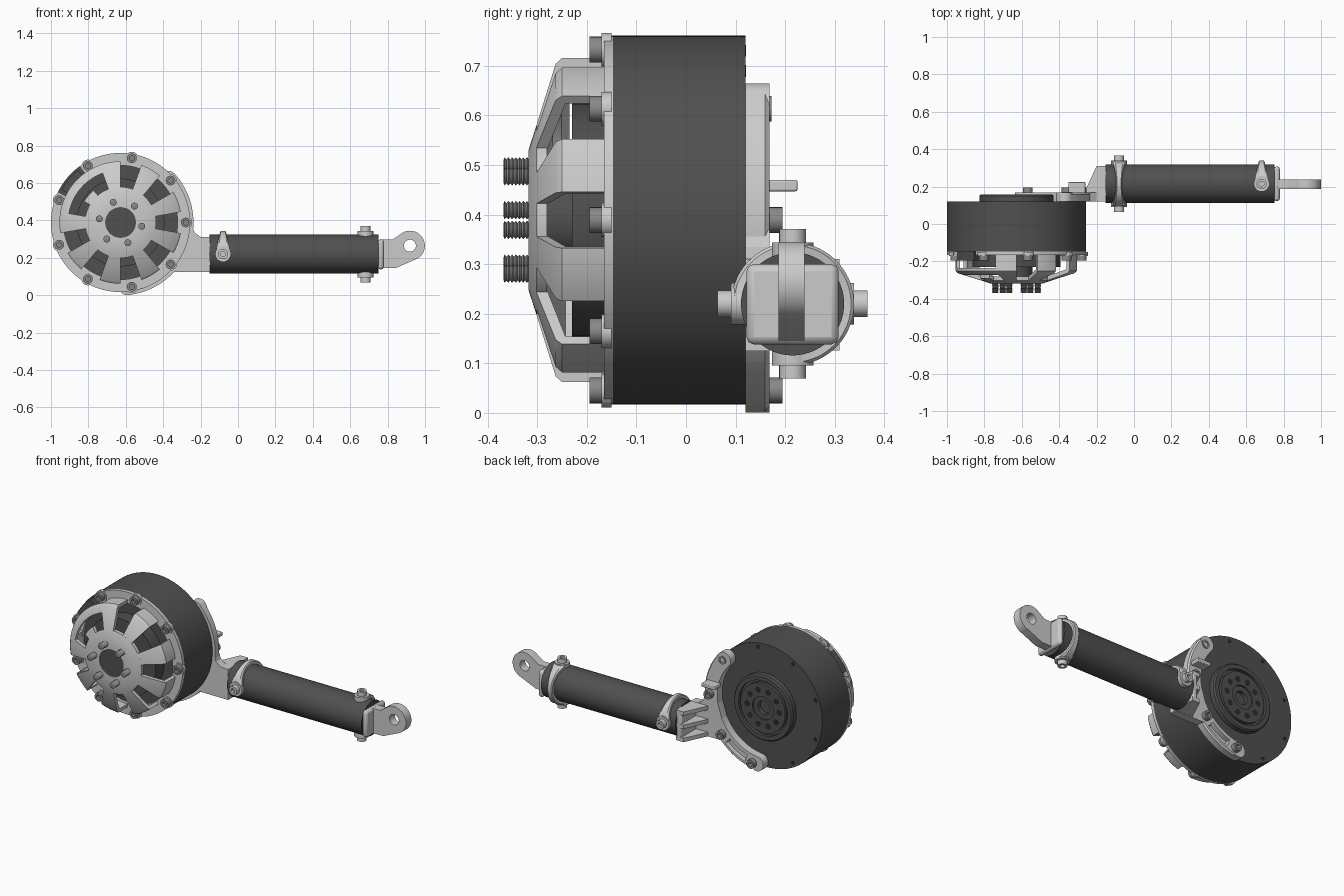
import bpy, bmesh
from math import sin, cos, radians, sqrt

if "Cube" in bpy.data.objects:
    bpy.data.objects.remove(bpy.data.objects["Cube"])


def material(name, value):
    m = bpy.data.materials.new(name)
    m.use_nodes = True
    colour = (value, value, value, 1)
    m.diffuse_color = colour
    m.node_tree.nodes["Principled BSDF"].inputs["Base Color"].default_value = colour
    return m


LIGHT = material("light grey metal", 0.6)
STEEL = material("steel grey", 0.25)
DARK = material("dark grey", 0.08)
BLACK = material("hole black", 0.025)

MOTOR = (-0.628, 0.389)   # motor centre, x and z
TUBE = (0.215, 0.22)      # tube centre, y and z


def place(axis, c, u, v, h):
    return {"x": (h, c[0] + u, c[1] + v),
            "y": (c[0] + u, h, c[1] + v),
            "z": (c[0] + u, c[1] + v, h)}[axis]


def finish(name, bm, mat):
    bmesh.ops.remove_doubles(bm, verts=bm.verts, dist=1e-5)
    bmesh.ops.recalc_face_normals(bm, faces=bm.faces)
    me = bpy.data.meshes.new(name)
    bm.to_mesh(me)
    bm.free()
    me.materials.append(mat)
    me.shade_smooth()
    me.set_sharp_from_angle(angle=radians(30))
    ob = bpy.data.objects.new(name, me)
    bpy.context.collection.objects.link(ob)
    return ob


def skin(name, rings, mat, closed):
    """Join equal closed loops of points into a solid."""
    bm = bmesh.new()
    loops = [[bm.verts.new(p) for p in ring] for ring in rings]
    n = len(loops[0])
    for i in range(len(loops) if closed else len(loops) - 1):
        a, b = loops[i], loops[(i + 1) % len(loops)]
        for j in range(n):
            k = (j + 1) % n
            bm.faces.new((a[j], a[k], b[k], b[j]))
    if not closed:
        bm.faces.new(loops[0])
        bm.faces.new(loops[-1])
    return finish(name, bm, mat)


def lathe(name, profile, mat, axis="y", c=MOTOR, a0=0, a1=360, step=3):
    """Turn a closed (radius, height) profile, fully or over a sector."""
    full = a1 - a0 >= 360
    n = max(2, round((a1 - a0) / step))
    rings = []
    for i in range(n if full else n + 1):
        a = radians(a0 + (a1 - a0) * i / n)
        rings.append([place(axis, c, r * cos(a), r * sin(a), h) for r, h in profile])
    return skin(name, rings, mat, full)


def box_profile(r0, r1, h0, h1):
    return [(r0, h0), (r1, h0), (r1, h1), (r0, h1)]


def disc(name, r, h0, h1, mat, axis="y", c=MOTOR, step=6):
    return lathe(name, box_profile(0, r, h0, h1), mat, axis, c, step=step)


def prism(name, pts, axis, lo, hi, mat, bevel=0):
    rings = [[place(axis, (0, 0), u, v, h) for u, v in pts] for h in (lo, hi)]
    ob = skin(name, rings, mat, False)
    if bevel:
        m = ob.modifiers.new("bevel", "BEVEL")
        m.width, m.segments = bevel, 2
    return ob


def rect(u0, u1, v0, v1):
    return [(u0, v0), (u1, v0), (u1, v1), (u0, v1)]


def around(angle, r):
    return (MOTOR[0] + r * cos(radians(angle)), MOTOR[1] + r * sin(radians(angle)))


def socket_bolt(name, c, base, top, r, mat, axis="y"):
    floor = top + (base - top) * 0.6
    lathe(name, [(0, base), (r, base), (r, top), (r * 0.5, top), (r * 0.5, floor),
                 (0, floor)], mat, axis, c, step=15)


# Motor drum, inner stator and hub
lathe("motor_drum", box_profile(0, 0.372, -0.147, 0.12), DARK)
disc("stator", 0.235, -0.23, -0.14, DARK, step=3)
disc("front_hub", 0.086, -0.312, -0.2, DARK)

# Rear output hub with stepped rings and holes
lathe("rear_hub", [(0, 0.11), (0.198, 0.11), (0.198, 0.15), (0.19, 0.158), (0.165, 0.158),
                   (0.165, 0.14), (0.15, 0.14), (0.15, 0.158), (0.07, 0.158),
                   (0.07, 0.148), (0.04, 0.148), (0.04, 0.125), (0, 0.125)], DARK)
for i in range(10):
    disc("hub_hole", 0.017, 0.15, 0.159, BLACK, c=around(36 * i, 0.108), step=20)
for i in range(9):
    disc("rim_hole", 0.012, 0.115, 0.1215, BLACK, c=around(40 * i, 0.347), step=20)

# Front flange, open where the cable connector sits
lathe("front_flange", box_profile(0.305, 0.372, -0.165, -0.147), LIGHT, a0=-206, a1=126)
lathe("cable_connector", box_profile(0.3, 0.362, -0.195, -0.147), DARK, a0=129, a1=151)

# Spoked front cover
lathe("cover_centre", [(0.082, -0.318), (0.14, -0.318), (0.19, -0.302), (0.19, -0.28),
                       (0.14, -0.296), (0.082, -0.296)], LIGHT)
cone_in = [(0.185, -0.3035), (0.225, -0.291), (0.225, -0.268), (0.185, -0.28)]
cone_out = [(0.28, -0.274), (0.315, -0.263), (0.327, -0.25), (0.327, -0.235),
            (0.307, -0.235), (0.28, -0.251)]
spoke = [(0.185, -0.3035), (0.315, -0.263), (0.327, -0.25), (0.327, -0.16),
         (0.307, -0.16), (0.307, -0.243), (0.185, -0.28)]
for i in range(9):
    mid = 20 + 40 * i
    if mid == 140:
        lathe("cover_inner_band", cone_in, LIGHT, a0=mid - 10, a1=mid + 10, step=2.5)
        lathe("cover_outer_band", cone_out, LIGHT, a0=mid - 31, a1=mid + 31, step=2.5)
    else:
        lathe("cover_spoke", spoke, LIGHT, a0=mid - 10, a1=mid + 10, step=2.5)

# Flange bolts
for i in range(9):
    c = around(40 * i, 0.349)
    disc("bolt_boss", 0.034, -0.17, -0.15, LIGHT, c=c, step=15)
    socket_bolt("flange_bolt", c, -0.165, -0.195, 0.026, STEEL)

# Threaded studs on the cover
for i in range(6):
    c = around(50 + 60 * i, 0.115)
    thread = [(0, -0.31)]
    for k in range(7):
        y = -0.317 - 0.0075 * k
        thread += [(0.014, y), (0.0185, y - 0.00375)]
    thread += [(0.013, -0.368), (0, -0.368)]
    lathe("threaded_stud", thread, STEEL, c=c, step=18)

# Curved mounting bracket behind the drum
arm = [(0.3, 0.12), (0.39, 0.12), (0.39, 0.159), (0.382, 0.168), (0.3, 0.168)]
lathe("bracket_arm", arm, LIGHT, a0=-48, a1=42)
lathe("bracket_tip", arm, LIGHT, a0=-84, a1=-72)
lathe("slot_floor", box_profile(0.3, 0.385, 0.12, 0.14), LIGHT, a0=-73, a1=-47)
lathe("slot_inner_rail", box_profile(0.3, 0.322, 0.12, 0.168), LIGHT, a0=-73, a1=-47)
lathe("slot_outer_rail", [(0.368, 0.12), (0.39, 0.12), (0.39, 0.159), (0.382, 0.168),
                          (0.368, 0.168)], LIGHT, a0=-73, a1=-47)
for a in (42, -84):
    disc("bracket_end", 0.045, 0.12, 0.168, LIGHT, c=around(a, 0.345))
for a, top in ((40, 0.172), (0, 0.195), (-40, 0.195), (-80, 0.195)):
    socket_bolt("bracket_bolt", around(a, 0.349), 0.15, top, 0.026, STEEL)
prism("bracket_tab", rect(-0.35, -0.26, 0.16, 0.225), "z", 0.447, 0.47, LIGHT, 0.004)

# Neck joining bracket and tube
prism("neck_plate", [(-0.4, 0.125), (-0.15, 0.125), (-0.15, 0.31), (-0.2, 0.312),
                     (-0.232, 0.335), (-0.245, 0.37), (-0.32, 0.38)],
      "y", 0.12, 0.168, LIGHT)
gusset = [(-0.27, 0.16), (-0.2, 0.31), (-0.15, 0.31), (-0.15, 0.13), (-0.27, 0.13)]
for z in (0.126, 0.206, 0.286):
    prism("neck_gusset", gusset, "z", z, z + 0.024, LIGHT)
prism("neck_end", rect(0.13, 0.31, 0.126, 0.31), "x", -0.185, -0.15, LIGHT, 0.01)

# Tube
disc("tube", 0.104, -0.152, 0.752, DARK, "x", TUBE, step=3)


def half_clamp(x, axis):
    """Half ring with a boss and a bolt at both ends; axis is the bolt direction."""
    rings = []
    for i in range(37):
        t = radians(5 * i)
        w = 0.042 - 0.026 * sin(t)
        ring = []
        for dx, r in ((-w, 0.1), (w, 0.1), (w, 0.118), (w * 0.7, 0.124),
                      (-w * 0.7, 0.124), (-w, 0.118)):
            u, v = r * cos(t), r * sin(t)
            if axis == "z":
                u, v = v, u
            ring.append((x + dx, TUBE[0] + u, TUBE[1] + v))
        rings.append(ring)
    skin("clamp_band", rings, LIGHT, False)
    c, mid = ((x, TUBE[1]), TUBE[0]) if axis == "y" else ((x, TUBE[0]), TUBE[1])
    for s in (-1, 1):
        disc("clamp_boss", 0.042, mid + s * 0.088, mid + s * 0.124, LIGHT, axis, c, 10)
        socket_bolt("clamp_bolt", c, mid + s * 0.12, mid + s * 0.151, 0.027, LIGHT, axis)


half_clamp(-0.08, "y")
half_clamp(0.682, "z")

# End fitting with an eye
prism("end_cap", rect(0.122, 0.308, 0.138, 0.3), "x", 0.748, 0.78, LIGHT, 0.015)
eye = (0.919, 0.265)
prism("lug_body", [(0.77, 0.146), (0.845, 0.146), (0.959, 0.196), (0.878, 0.235),
                   (0.878, 0.29), (0.882, 0.336), (0.825, 0.297), (0.77, 0.297)],
      "y", 0.187, 0.239, LIGHT)
lathe("lug_eye", box_profile(0.032, 0.08, 0.187, 0.239), LIGHT, c=eye, step=6)
